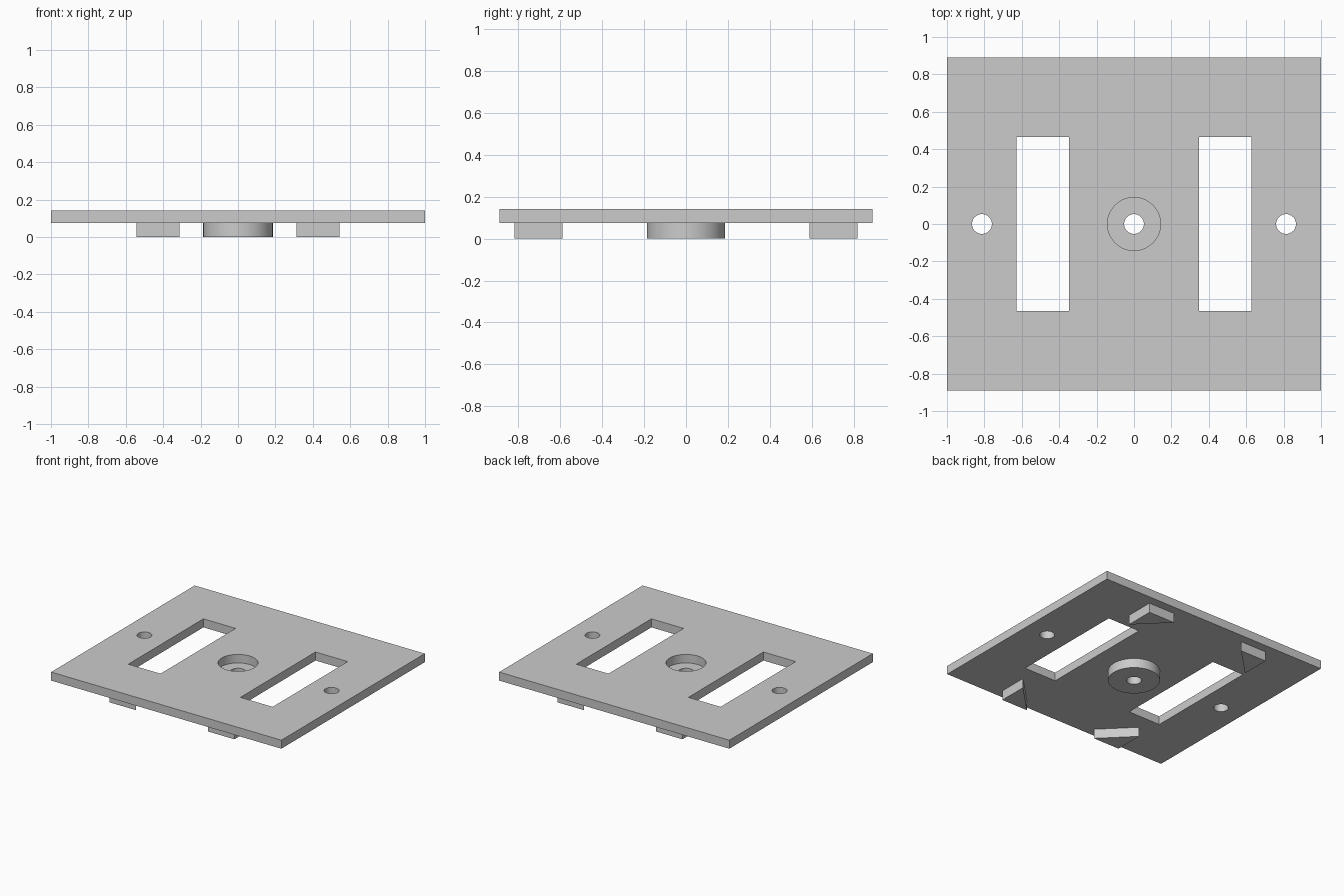
import bpy
import math

cube = bpy.data.objects.get("Cube")
if cube:
    bpy.data.objects.remove(cube, do_unlink=True)

TOP, UNDER = 0.142, 0.075      # heights of the plate's two faces
HOLE_R = 0.053

grey = bpy.data.materials.new("light grey")
grey.use_nodes = True
grey.diffuse_color = (0.6, 0.6, 0.6, 1)
grey.node_tree.nodes["Principled BSDF"].inputs["Base Color"].default_value = (0.6, 0.6, 0.6, 1)


def box(name, x, y, z0, z1, sx, sy):
    bpy.ops.mesh.primitive_cube_add(size=1, location=(x, y, (z0 + z1) / 2))
    ob = bpy.context.object
    ob.name = name
    ob.scale = (sx, sy, z1 - z0)
    bpy.ops.object.transform_apply(location=True, rotation=False, scale=True)
    return ob


def cylinder(name, x, r, z0, z1):
    bpy.ops.mesh.primitive_cylinder_add(vertices=64, radius=r, depth=z1 - z0,
                                        location=(x, 0, (z0 + z1) / 2))
    ob = bpy.context.object
    ob.name = name
    bpy.ops.object.transform_apply(location=True, rotation=False, scale=True)
    return ob


def activate(ob):
    bpy.ops.object.select_all(action="DESELECT")
    ob.select_set(True)
    bpy.context.view_layer.objects.active = ob


def cut(ob, cutters):
    activate(ob)
    for c in cutters:
        c.hide_render = True
        mod = ob.modifiers.new("cut", "BOOLEAN")
        mod.operation = "DIFFERENCE"
        mod.solver = "EXACT"
        mod.object = c
        bpy.ops.object.modifier_apply(modifier=mod.name)
        bpy.data.objects.remove(c, do_unlink=True)


def finish(ob):
    ob.data.materials.clear()
    ob.data.materials.append(grey)
    activate(ob)
    bpy.ops.object.shade_smooth_by_angle(angle=math.radians(30))


# Plate with two slots, two screw holes and the central recess
plate = box("plate", 0, 0, UNDER, TOP, 2, 1.78)
cutters = [cylinder("recess_cutter", 0, 0.142, 0, 0.3)]
for side in (-1, 1):
    cutters.append(box("slot_cutter", side * 0.487, 0, 0, 0.3, 0.28, 0.932))
    cutters.append(cylinder("screw_hole_cutter", side * 0.813, HOLE_R, 0, 0.3))
cut(plate, cutters)
finish(plate)

# Round boss below the plate; its upper face is the floor of the recess
boss = cylinder("centre_boss", 0, 0.186, 0, UNDER)
cut(boss, [cylinder("centre_hole_cutter", 0, HOLE_R, -0.1, 0.3)])
finish(boss)

# Triangular feet with the right angle towards each plate corner
INNER_X, OUTER_X, INNER_Y, OUTER_Y = 0.313, 0.543, 0.59, 0.82
outline = [(OUTER_X, OUTER_Y), (INNER_X, OUTER_Y), (OUTER_X, INNER_Y)]
mesh = bpy.data.meshes.new("corner_feet")
mesh.from_pydata([(x, y, z) for z in (0, UNDER) for x, y in outline], [],
                 [(2, 1, 0), (3, 4, 5)]
                 + [(i, (i + 1) % 3, (i + 1) % 3 + 3, i + 3) for i in range(3)])
feet = bpy.data.objects.new("corner_feet", mesh)
bpy.context.collection.objects.link(feet)
activate(feet)
mirror = feet.modifiers.new("mirror", "MIRROR")
mirror.use_axis = (True, True, False)
bpy.ops.object.modifier_apply(modifier=mirror.name)
finish(feet)
